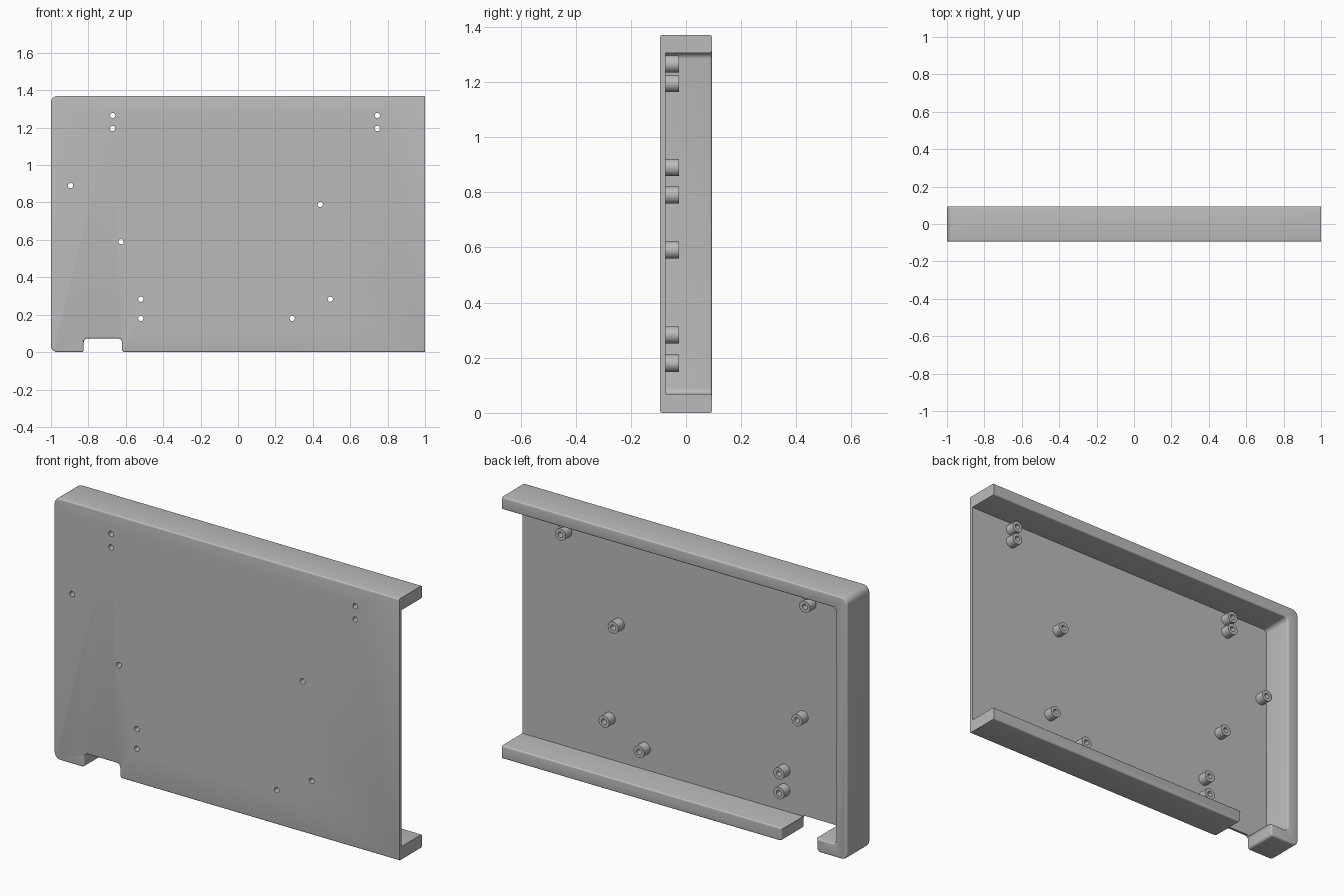
import bpy, bmesh, math
from mathutils import Vector

cube = bpy.data.objects.get("Cube")
if cube:
    bpy.data.objects.remove(cube)

FRONT, FLOOR, BACK, HEIGHT = -0.094, -0.075, 0.094, 1.37
FILLET = 0.008

grey = bpy.data.materials.new("plain_grey")
grey.use_nodes = True
grey.diffuse_color = (0.5, 0.5, 0.5, 1)
grey.node_tree.nodes["Principled BSDF"].inputs["Base Color"].default_value = (0.5, 0.5, 0.5, 1)


def rounded(corners, inset=0, steps=6):
    """Counter-clockwise (x, z, radius) corners to an inset outline with round corners."""
    outline = []
    for i, (x, z, radius) in enumerate(corners):
        p = Vector((x, z))
        d0 = (p - Vector(corners[i - 1][:2])).normalized()
        d1 = (Vector(corners[(i + 1) % len(corners)][:2]) - p).normalized()
        n0, n1 = Vector((-d0.y, d0.x)), Vector((-d1.y, d1.x))
        p += (n0 + n1) * inset
        turn = 1 if d0.cross(d1) > 0 else -1
        if radius == 0:
            outline.append(p)
            continue
        r = max(radius - turn * inset, 0.002)
        centre = p + (n0 + n1) * r * turn
        for k in range(steps + 1):
            a = k / steps * math.pi / 2
            outline.append(centre - turn * r * (n0 * math.cos(a) + n1 * math.sin(a)))
    return outline


def loft(name, sections):
    """Skin a list of (y, outline) sections and cap both ends."""
    bm = bmesh.new()
    rings = [[bm.verts.new((p.x, y, p.y)) for p in pts] for y, pts in sections]
    for a, b in zip(rings, rings[1:]):
        for i in range(len(a)):
            j = (i + 1) % len(a)
            bm.faces.new((a[i], a[j], b[j], b[i]))
    bm.faces.new(rings[0])
    bm.faces.new(rings[-1])
    bmesh.ops.recalc_face_normals(bm, faces=bm.faces)
    mesh = bpy.data.meshes.new(name)
    bm.to_mesh(mesh)
    bm.free()
    mesh.materials.append(grey)
    obj = bpy.data.objects.new(name, mesh)
    bpy.context.collection.objects.link(obj)
    return obj


def circle(x, z, r, n=32):
    return [Vector((x + r * math.cos(k * math.tau / n), z + r * math.sin(k * math.tau / n)))
            for k in range(n)]


def apply_boolean(target, tool, operation="DIFFERENCE"):
    mod = target.modifiers.new("cut", "BOOLEAN")
    mod.operation, mod.solver, mod.object = operation, "EXACT", tool
    bpy.context.view_layer.objects.active = target
    bpy.ops.object.modifier_apply(modifier=mod.name)
    bpy.data.objects.remove(tool)


def arc(steps=4):
    """Fillet profile as (depth from face, inset) pairs."""
    angles = [k / steps * math.pi / 2 for k in range(steps + 1)]
    return [(FILLET * (1 - math.sin(a)), FILLET * (1 - math.cos(a))) for a in reversed(angles)]


# Tray blank with filleted rims and a notch in the lower edge
outer = [(-1, 0, 0.035), (-0.825, 0, 0.015), (-0.825, 0.073, 0.02), (-0.62, 0.073, 0.02),
         (-0.62, 0, 0.015), (1.1, 0, 0), (1.1, HEIGHT, 0), (-1, HEIGHT, 0.035)]
sections = [(FRONT + d, rounded(outer, s)) for d, s in sorted(arc())]
sections += [(BACK - d, rounded(outer, s)) for d, s in sorted(arc(), reverse=True)]
tray = loft("tray", sections)

# Pocket, flared at its mouth to round the inner rim
inner = [(-0.933, 0.068, 0.022), (1.3, 0.068, 0), (1.3, 1.305, 0), (-0.933, 1.305, 0.022)]
sections = [(FLOOR, rounded(inner))]
sections += [(BACK - d, rounded(inner, -s)) for d, s in sorted(arc(), reverse=True)]
sections.append((BACK + 0.05, rounded(inner, -FILLET)))
apply_boolean(tray, loft("pocket_cutter", sections))

# Square open end
end = [Vector(p) for p in ((1, -1), (2, -1), (2, 2), (1, 2))]
apply_boolean(tray, loft("end_cutter", [(-1, end), (1, end)]))

# Hollow standoffs with through holes
mounts = [(-0.67, 1.265), (-0.67, 1.195), (0.745, 1.265), (0.745, 1.195),
          (-0.895, 0.89), (0.44, 0.79), (-0.625, 0.59), (-0.52, 0.283),
          (-0.52, 0.18), (0.493, 0.283), (0.29, 0.18)]
for x, z in mounts:
    apply_boolean(tray, loft("hole_cutter", [(-0.2, circle(x, z, 0.014)), (0.05, circle(x, z, 0.014))]))
    ring = [(FLOOR, 0.014), (FLOOR, 0.031), (-0.025, 0.031), (-0.025, 0.014), (FLOOR, 0.014)]
    standoff = loft("standoff", [(y, circle(x, z, r)) for y, r in ring])
    # Drop the two end caps so that the tube stays open, and close its seam
    bm = bmesh.new()
    bm.from_mesh(standoff.data)
    bmesh.ops.delete(bm, geom=[f for f in bm.faces if len(f.verts) > 4], context="FACES_ONLY")
    bmesh.ops.remove_doubles(bm, verts=bm.verts, dist=0.0001)
    bmesh.ops.recalc_face_normals(bm, faces=bm.faces)
    bm.to_mesh(standoff.data)
    bm.free()

# Smooth fillets and tubes, sharp edges elsewhere
bpy.ops.object.select_all(action="DESELECT")
for obj in bpy.context.collection.objects:
    if obj.name.startswith(("tray", "standoff")):
        obj.select_set(True)
bpy.context.view_layer.objects.active = tray
bpy.ops.object.shade_smooth_by_angle(angle=math.radians(30))
